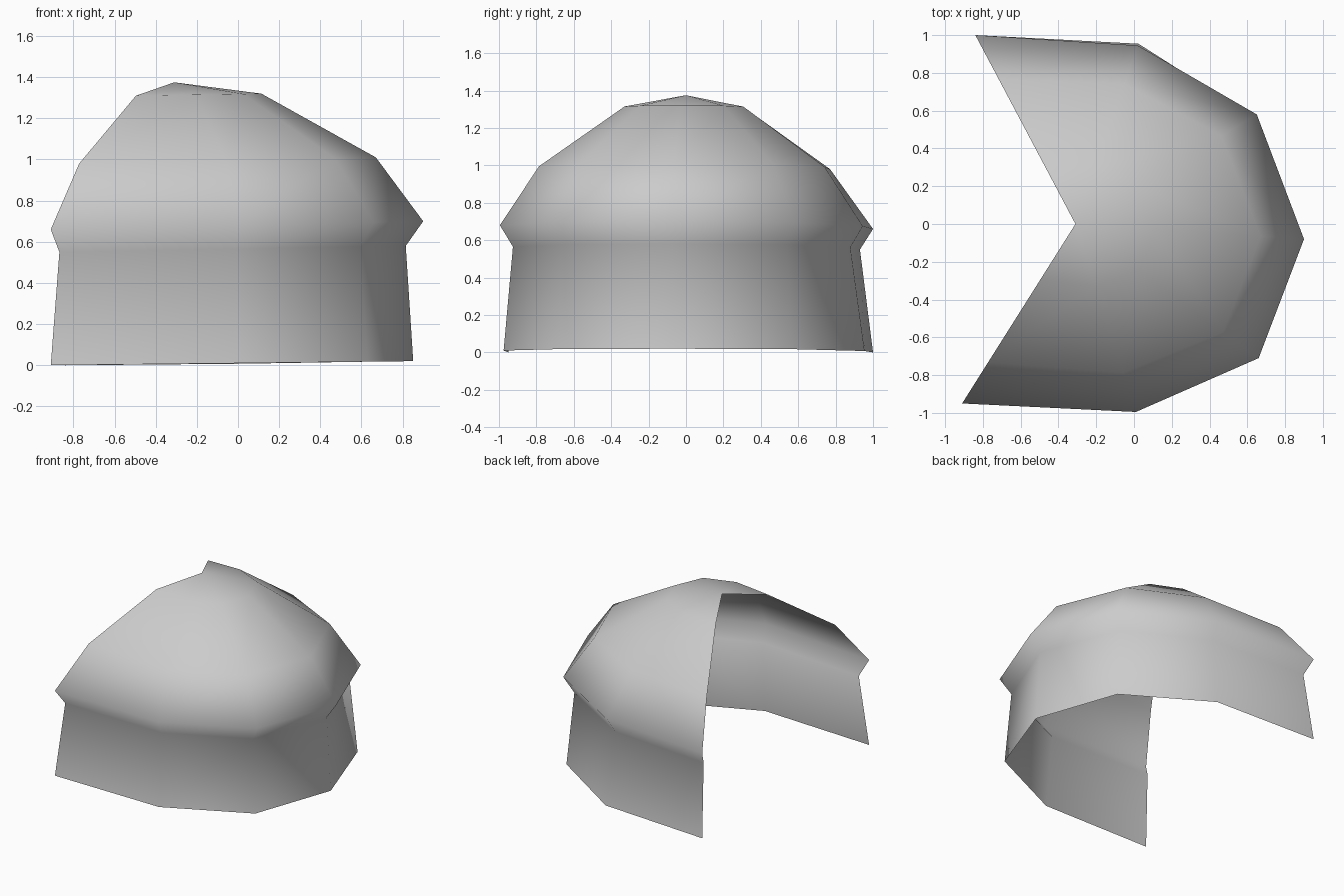
import bpy
import bmesh
from mathutils import Vector

cube = bpy.data.objects.get("Cube")
if cube:
    bpy.data.objects.remove(cube, do_unlink=True)

# One warm-neutral grey for the whole shell
grey = bpy.data.materials.new("plain grey")
grey.use_nodes = True
colour = (0.6, 0.6, 0.6, 1)
grey.diffuse_color = colour
grey.node_tree.nodes["Principled BSDF"].inputs["Base Color"].default_value = colour

# Ribs of the open shell: rim x, rim y, lift of the tilted rim, foot spread
ribs = [
    (-0.91, -0.95, 0.00, 1.00),
    (0.01, -0.995, 0.02, 0.98),
    (0.66, -0.71, 0.035, 0.97),
    (0.90, -0.08, 0.04, 0.96),
    (0.65, 0.58, 0.035, 0.98),
    (0.02, 0.945, 0.015, 1.01),
    (-0.84, 1.00, 0.00, 1.00),
]
crown = Vector((-0.31, 0, 1.375))


def rib_points(x, y, lift, foot):
    """Foot, waist, rim, shoulder and upper dome points of one rib."""
    profile = [
        (foot, lift * 0.5),
        (0.93, 0.55 + lift * 0.75),
        (1.0, 0.66 + lift),
        (0.77 + lift, 0.98 + lift * 0.75),
        (0.31 + lift, 1.31 + lift * 0.25),
    ]
    return [(crown.x + (x - crown.x) * s, y * s, z) for s, z in profile]


# Wall and dome skin, closed by a fan at the crown
bm = bmesh.new()
top = bm.verts.new(crown)
columns = [[bm.verts.new(p) for p in rib_points(*rib)] for rib in ribs]
for a, b in zip(columns, columns[1:]):
    for i in range(len(a) - 1):
        bm.faces.new((a[i], b[i], b[i + 1], a[i + 1]))
    bm.faces.new((a[-1], b[-1], top))
for face in bm.faces:
    face.smooth = True

mesh = bpy.data.meshes.new("open_dome_shell")
bm.to_mesh(mesh)
bm.free()
mesh.materials.append(grey)
shell = bpy.data.objects.new("open_dome_shell", mesh)
bpy.context.collection.objects.link(shell)
